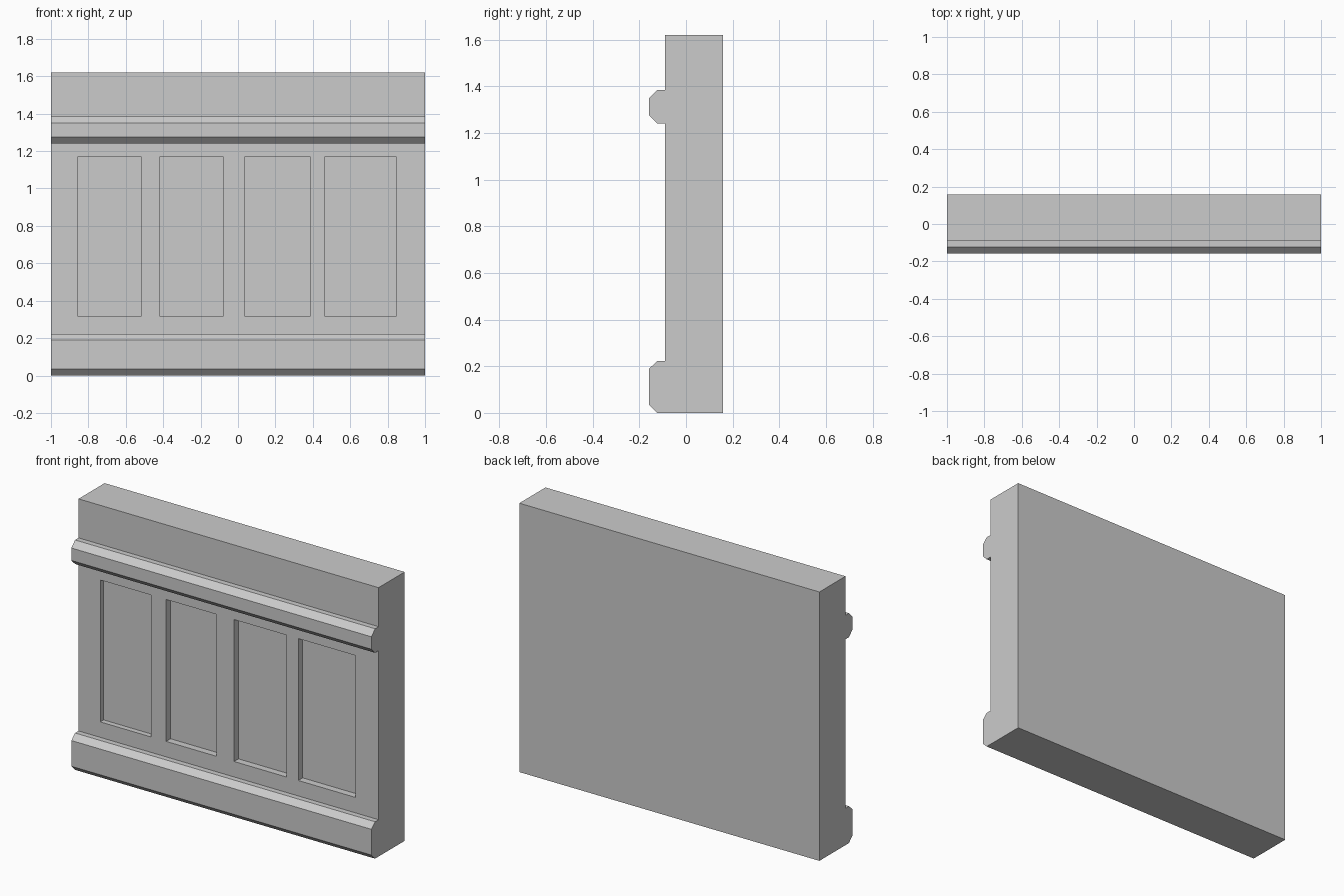
import bpy, bmesh

if "Cube" in bpy.data.objects:
    bpy.data.objects.remove(bpy.data.objects["Cube"])

FACE = -0.09      # front plane of the wall
BACK = 0.158
LIP, NOSE = -0.123, -0.158   # moulding chamfer start and outermost face


def make_object(name, bm):
    bmesh.ops.recalc_face_normals(bm, faces=bm.faces)
    mesh = bpy.data.meshes.new(name)
    bm.to_mesh(mesh)
    bm.free()
    obj = bpy.data.objects.new(name, mesh)
    bpy.context.collection.objects.link(obj)
    return obj


def extrude_polygon(bm, points, offset):
    face = bm.faces.new([bm.verts.new(p) for p in points])
    geom = bmesh.ops.extrude_face_region(bm, geom=[face], use_keep_orig=True)["geom"]
    verts = [g for g in geom if isinstance(g, bmesh.types.BMVert)]
    bmesh.ops.translate(bm, verts=verts, vec=offset)


# wall with baseboard and chair rail in one side profile (y, z)
profile = [
    (BACK, 0), (BACK, 1.62), (FACE, 1.62),
    (FACE, 1.385), (LIP, 1.385), (NOSE, 1.35), (NOSE, 1.275), (LIP, 1.24), (FACE, 1.24),
    (FACE, 0.222), (LIP, 0.222), (NOSE, 0.19), (NOSE, 0.035), (LIP, 0),
]
bm = bmesh.new()
extrude_polygon(bm, [(-1, y, z) for y, z in profile], (2, 0, 0))
wall = make_object("panelled_wall", bm)

# four recessed panels: left, right, depth
panels = [(-0.855, -0.518, 0.032), (-0.416, -0.08, 0.042),
          (0.037, 0.385, 0.042), (0.465, 0.845, 0.042)]
bm = bmesh.new()
for left, right, depth in panels:
    front = FACE - 0.03
    corners = [(left, front, 0.315), (right, front, 0.315),
               (right, front, 1.17), (left, front, 1.17)]
    extrude_polygon(bm, corners, (0, depth + 0.03, 0))
cutter = make_object("panel_recess_cutter", bm)
cutter.hide_render = True
cutter.hide_set(True)

cut = wall.modifiers.new("panel_recesses", "BOOLEAN")
cut.operation = "DIFFERENCE"
cut.solver = "EXACT"
cut.object = cutter
